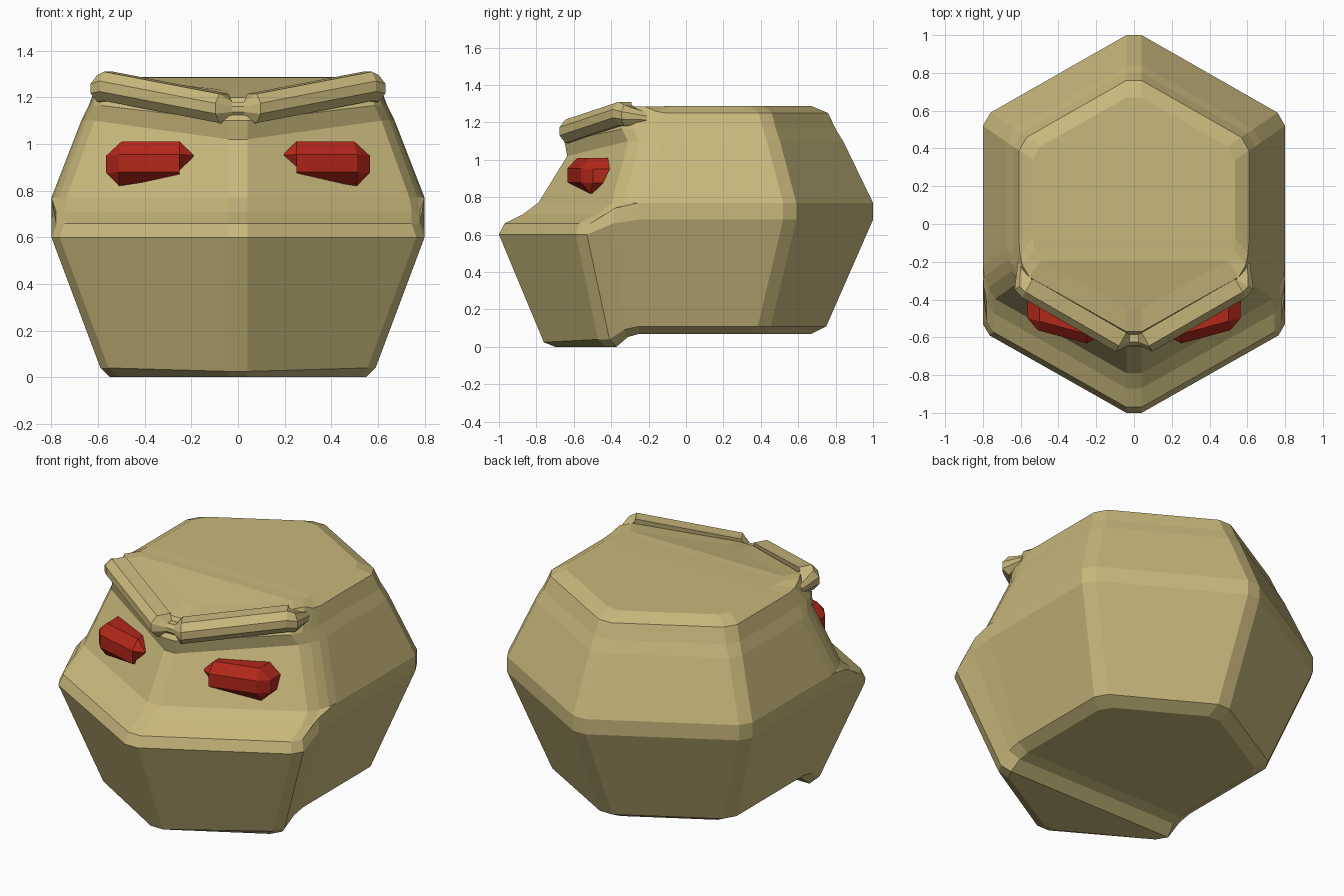
import bpy, bmesh
from mathutils import Vector

if "Cube" in bpy.data.objects:
    bpy.data.objects.remove(bpy.data.objects["Cube"])


def material(name, rgb):
    m = bpy.data.materials.new(name)
    m.diffuse_color = (*rgb, 1)
    m.use_nodes = True
    m.node_tree.nodes["Principled BSDF"].inputs["Base Color"].default_value = m.diffuse_color
    return m


def finish(bm, name, mat):
    bmesh.ops.remove_doubles(bm, verts=bm.verts, dist=0.002)
    bmesh.ops.recalc_face_normals(bm, faces=bm.faces)
    me = bpy.data.meshes.new(name)
    bm.to_mesh(me)
    bm.free()
    me.materials.append(mat)
    ob = bpy.data.objects.new(name, me)
    bpy.context.collection.objects.link(ob)
    return ob


def bridge(bm, a, b, closed=True):
    n = len(a)
    for i in range(n if closed else n - 1):
        j = (i + 1) % n
        vs = list(dict.fromkeys((a[i], a[j], b[j], b[i])))
        bm.faces.new(vs)


tan = material("tan", (0.58, 0.48, 0.20))
red = material("red", (0.45, 0.02, 0.01))
SLOPE = 0.57


# Head: stacked six-sided rings; the front half is cut into jaw, ledge and face
def half_ring(yf, xf, zf, zs, s, zb):
    ya = -yf + SLOPE * (xf - 0.08)
    yb = ya + 0.06
    ym = max(yb + 0.12, -0.25)
    xs, ye = 0.8 * s, s - SLOPE * (0.8 * s - 0.08)
    return [Vector(p) for p in (
        (0.04, -yf, zf), (xf - 0.035, ya, zs), (xf, yb, zs),
        (xf + (xs - xf) * 0.75, (yb + ym) / 2, zs + (zb - zs) * 0.75),
        (xs, ym, zb), (xs, ye - 0.07, zb), (xs - 0.04, ye, zb), (0.04, s, zb))]


# front y, front width, front z, front corner z, back scale, back z
rings = [
    (0.70, 0.55, 0.00, 0.00, 0.67, 0.07),
    (0.76, 0.59, 0.025, 0.04, 0.75, 0.11),
    (1.00, 0.80, 0.60, 0.60, 1.00, 0.68),
    (0.97, 0.78, 0.66, 0.66, 1.00, 0.77),
    (0.87, 0.78, 0.71, 0.71, 1.00, 0.77),
    (0.79, 0.77, 0.77, 0.77, 1.00, 0.77),
    (0.635, 0.65, 1.02, 1.10, 0.84, 1.10),
    (0.65, 0.62, 1.10, 1.165, 0.80, 1.165),
    (0.57, 0.59, 1.20, 1.285, 0.76, 1.25),
    (0.45, 0.53, 1.23, 1.285, 0.67, 1.288),
]
bm = bmesh.new()
loops = []
for r in rings:
    right = half_ring(*r)
    left = [Vector((-p.x, p.y, p.z)) for p in reversed(right)]
    loops.append([bm.verts.new(p) for p in right + left])
for a, b in zip(loops, loops[1:]):
    bridge(bm, a, b)
for lp in (loops[0], loops[-1]):
    bridge(bm, lp[:8], lp[:7:-1], closed=False)
finish(bm, "head", tan)

# Brow: bevelled bar swept from the centre notch to the side, then mirrored
profile = [(-0.06, -0.07), (0.0, -0.065), (0.035, -0.025),
           (0.035, 0.02), (0.0, 0.06), (-0.08, 0.06)]
# x, y, z, outward direction, scale
path = [
    (0.0, -0.625, 1.15, (0, -1), 0.5),
    (0.025, -0.625, 1.15, (0, -1), 0.5),
    (0.08, -0.645, 1.155, (0.5, -0.87), 1.0),
    (0.575, -0.36, 1.25, (0.5, -0.87), 1.0),
    (0.605, -0.33, 1.24, (0.87, -0.5), 0.9),
    (0.60, -0.21, 1.225, (1, 0), 0.45),
]
bm = bmesh.new()
loops = [[bm.verts.new((x + d[0] * o * s, y + d[1] * o * s, z + h * s))
          for o, h in profile] for x, y, z, d, s in path]
for a, b in zip(loops, loops[1:]):
    bridge(bm, a, b)
bm.faces.new(loops[-1])
brow = finish(bm, "brow", tan)
brow.modifiers.new("mirror", "MIRROR")

# Eyes: faceted gem blocks set into the face, mirrored
outline = [(0.25, 1.01), (0.50, 1.01), (0.565, 0.95),
           (0.565, 0.875), (0.51, 0.82), (0.25, 0.86), (0.19, 0.95)]
front = [(0.25, 0.955), (0.51, 0.955), (0.51, 0.955),
         (0.51, 0.88), (0.51, 0.88), (0.25, 0.88), (0.25, 0.955)]
bm = bmesh.new()
loops = [[bm.verts.new((x, -0.70 + 0.27 * x + dy, z)) for x, z in pts]
         for pts, dy in ((outline, 0.28), (outline, 0.05), (front, 0.0))]
for a, b in zip(loops, loops[1:]):
    bridge(bm, a, b)
bm.faces.new(loops[0])
f = loops[2]
bm.faces.new((f[0], f[1], f[3], f[5]))
bmesh.ops.remove_doubles(bm, verts=f, dist=0.001)
eyes = finish(bm, "eyes", red)
eyes.modifiers.new("mirror", "MIRROR")
